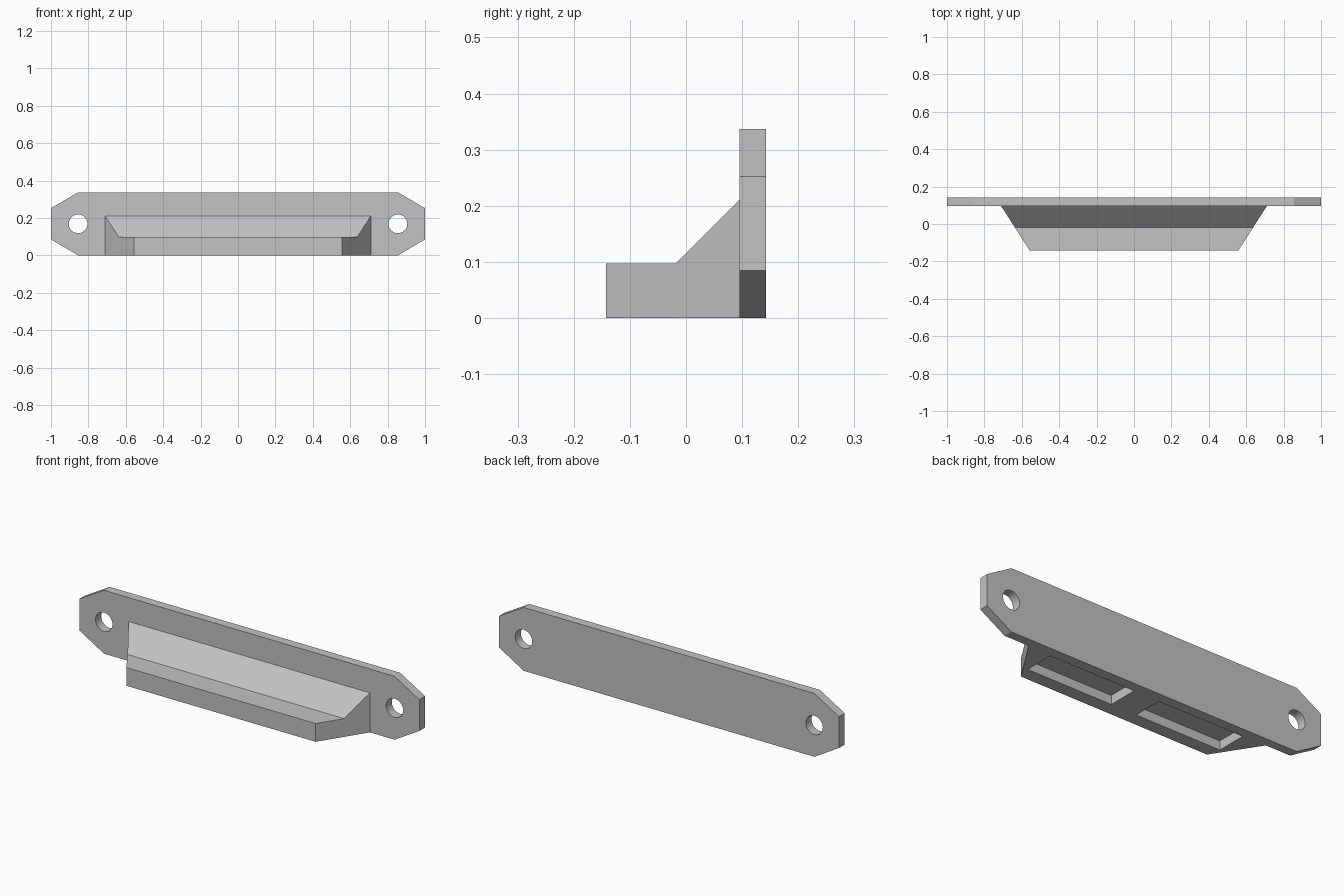
import bpy, bmesh
from mathutils import Matrix, Vector

if "Cube" in bpy.data.objects:
    bpy.data.objects.remove(bpy.data.objects["Cube"], do_unlink=True)

# Single plain grey
grey = bpy.data.materials.new("plain grey")
grey.use_nodes = True
COLOUR = (0.55, 0.55, 0.55, 1)
grey.diffuse_color = COLOUR
grey.node_tree.nodes["Principled BSDF"].inputs["Base Color"].default_value = COLOUR

BACK, FACE, FRONT = 0.143, 0.095, -0.143   # plate back, plate face, ledge front
HEIGHT = 0.337


def make_object(name, bm):
    bmesh.ops.recalc_face_normals(bm, faces=bm.faces)
    mesh = bpy.data.meshes.new(name)
    bm.to_mesh(mesh)
    bm.free()
    mesh.materials.append(grey)
    obj = bpy.data.objects.new(name, mesh)
    bpy.context.collection.objects.link(obj)
    return obj


def extrude_profile(name, points, offset):
    bm = bmesh.new()
    face = bm.faces.new([bm.verts.new(p) for p in points])
    result = bmesh.ops.extrude_face_region(bm, geom=[face], use_keep_orig=True)
    moved = [g for g in result["geom"] if isinstance(g, bmesh.types.BMVert)]
    bmesh.ops.translate(bm, vec=Vector(offset), verts=moved)
    return make_object(name, bm)


def cut(target, cutter):
    cutter.hide_render = True
    mod = target.modifiers.new("cut", 'BOOLEAN')
    mod.operation = 'DIFFERENCE'
    mod.solver = 'EXACT'
    mod.object = cutter
    bpy.context.view_layer.objects.active = target
    bpy.ops.object.modifier_apply(modifier=mod.name)
    bpy.data.objects.remove(cutter, do_unlink=True)


# Mounting plate with clipped corners
half = [(0.855, 0), (1, 0.085), (1, HEIGHT - 0.085), (0.855, HEIGHT)]
outline = half + [(-x, z) for x, z in reversed(half)]
plate = extrude_profile("mounting_plate", [(x, FACE, z) for x, z in outline],
                        (0, BACK - FACE, 0))

# Ledge body: side profile swept across, ends tapering towards the front
profile = [(FRONT, 0), (FACE, 0), (FACE, 0.21), (-0.018, 0.097), (FRONT, 0.097)]
body = extrude_profile("ledge_body", [(-1, y, z) for y, z in profile], (2, 0, 0))
for v in body.data.vertices:
    t = (v.co.y - FRONT) / (FACE - FRONT)
    v.co.x *= 0.557 + t * (0.71 - 0.557)

for side in (-1, 1):
    # Screw holes
    bm = bmesh.new()
    bmesh.ops.create_cone(bm, cap_ends=True, segments=40, radius1=0.05, radius2=0.05,
                          depth=0.3, matrix=Matrix.Translation((side * 0.855, 0.12, HEIGHT / 2))
                          @ Matrix.Rotation(1.5707963, 4, 'X'))
    cut(plate, make_object("hole_cutter", bm))

    # Shallow pockets on the underside
    bm = bmesh.new()
    bmesh.ops.create_cube(bm, size=1, matrix=Matrix.Translation((side * 0.325, 0.008, 0))
                          @ Matrix.Diagonal((0.5, 0.162, 0.096, 1)))
    cut(body, make_object("pocket_cutter", bm))

# Smooth hole walls, sharp edges elsewhere
bpy.ops.object.select_all(action='DESELECT')
plate.select_set(True)
bpy.context.view_layer.objects.active = plate
bpy.ops.object.shade_smooth_by_angle(angle=0.4)
